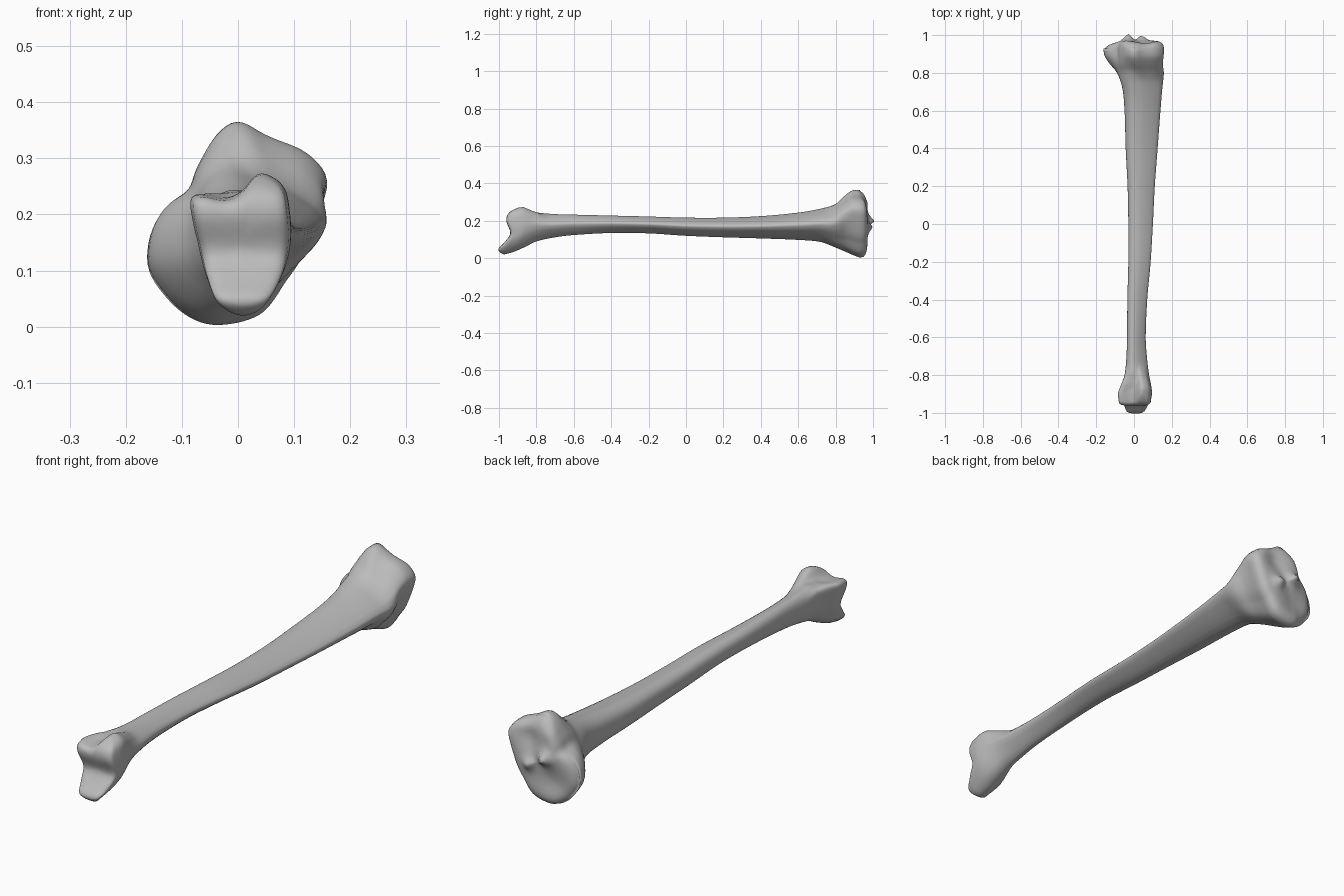
import bpy, bmesh, math
from mathutils import Vector

cube = bpy.data.objects.get("Cube")
if cube:
    bpy.data.objects.remove(cube, do_unlink=True)

SIDES = 96
ROWS = 110

# Cross-section outlines (x, z), rescaled to the box of each station
ANKLE = [(-8, 22), (-6.5, 23.5), (-2, 22.8), (1, 24), (3.5, 27), (5.5, 27.3), (8.5, 25), (9.5, 21),
         (9.8, 15), (8.5, 9), (5, 3.5), (1, 2), (-3, 4), (-5, 8), (-6.5, 14)]
SHAFT = [(10, 5.5), (7, 8.5), (3, 10), (.6, 8.5), (0, 5), (1, 1.6), (4, 0), (7.5, 2)]
KNEE = [(0, 36.5), (5, 34), (12, 31), (15.5, 27.5), (16, 25), (14.5, 20), (11.5, 12.5), (8.5, 8),
        (4, 2.2), (-4, .3), (-10, 2.5), (-15, 8), (-16.3, 12), (-15.5, 17), (-13, 21), (-9, 24),
        (-7.5, 28), (-4, 34)]

# Stations along the bone: y, left x, right x, low z, high z (hundredths)
STATIONS = [(-95, -8, 9, 2, 27), (-90, -8.5, 9.5, 3.5, 27.3), (-85, -6.8, 9, 6.5, 26.5),
            (-80, -5, 8, 9, 24.6), (-70, -4, 6.8, 11.2, 23.6), (-60, -3.7, 6.2, 12.4, 23.3),
            (-40, -3.5, 7, 13.5, 22.8), (-20, -3, 8.8, 13.3, 22.3), (0, -3, 10, 12, 21.7),
            (20, -3.4, 11, 11.2, 21.7), (40, -4.4, 12.5, 10.6, 22.5), (60, -5, 14, 9.8, 24.4),
            (72, -6.2, 15, 8.7, 26.5), (80, -9, 15.8, 5.7, 29), (85, -13, 15.2, 3.6, 33.5),
            (89, -15.6, 15.7, 1.8, 36.3), (93, -16.2, 15.9, .3, 36.4)]


def smooth(a, b, v):
    t = min(1, max(0, (v - a) / (b - a)))
    return t * t * (3 - 2 * t)


def curve(table, v):
    """Smooth interpolation through rows keyed by their first value."""
    v = min(max(v, table[0][0]), table[-1][0])
    i = next(k for k in range(len(table) - 1) if v <= table[k + 1][0])
    a, b = table[i], table[i + 1]
    before, after = table[max(i - 1, 0)], table[min(i + 2, len(table) - 1)]
    h = b[0] - a[0]
    t = (v - a[0]) / h
    out = []
    for c in range(1, len(a)):
        m = (b[c] - before[c]) / (b[0] - before[0]) * h
        n = (after[c] - a[c]) / (after[0] - a[0]) * h
        p, q = a[c], b[c]
        out.append(p + t * (m + t * (3 * (q - p) - 2 * m - n + t * (2 * (p - q) + m + n))))
    return out


def outline(points):
    """Closed spline in a unit box, resampled at even angles."""
    n, dense = len(points), []
    pts = [Vector(p) for p in points]
    for i in range(n):
        a, b, c, d = (pts[(i + k) % n] for k in (-1, 0, 1, 2))
        for j in range(24):
            t = j / 24
            dense.append(b + (c - a) * t / 2 + (a * 2 - b * 5 + c * 4 - d) * t * t / 2
                         + (b * 3 - a - c * 3 + d) * t ** 3 / 2)
    low = Vector([min(p[k] for p in dense) for k in (0, 1)])
    size = Vector([max(p[k] for p in dense) for k in (0, 1)]) - low
    unit = [((p.x - low.x) / size.x - .5, (p.y - low.y) / size.y - .5) for p in dense]
    ring = []
    for s in range(SIDES):
        angle = s * math.tau / SIDES
        aim = (math.cos(angle), math.sin(angle))
        best = max(unit, key=lambda p: (p[0] * aim[0] + p[1] * aim[1]) / math.hypot(*p))
        ring.append(Vector(aim) * math.hypot(*best))
    return ring


def soften(ring):
    return [(ring[i - 1] + ring[i] * 2 + ring[(i + 1) % SIDES]) / 4 for i in range(SIDES)]


ankle, shaft, knee = (soften(outline(o)) for o in (ANKLE, SHAFT, KNEE))


def section(y):
    x0, x1, z0, z1 = curve(STATIONS, y * 100)
    to_knee, to_ankle = smooth(.74, .91, y), smooth(-.72, -.89, y)
    pts = [s + (k - s) * to_knee + (a - s) * to_ankle for s, k, a in zip(shaft, knee, ankle)]
    # Refit the blended outline to the box
    lo = [min(p[c] for p in pts) for c in (0, 1)]
    hi = [max(p[c] for p in pts) for c in (0, 1)]
    return [Vector((x0 + (p.x - lo[0]) / (hi[0] - lo[0]) * (x1 - x0),
                    z0 + (p.y - lo[1]) / (hi[1] - lo[1]) * (z1 - z0))) / 100 for p in pts]


# Ankle joint: hollow face with a lip reaching down at the low side
LIP = [(1, -98), (4.5, -100.5), (8, -97.5), (13, -94), (20, -96), (24, -95), (28, -90)]


def ankle_face(x, z):
    return curve(LIP, z * 100)[0] / 100


def bump(x, z, cx, cz, r):
    return math.exp(-((x - cx) ** 2 + (z - cz) ** 2) / r ** 2)


# Knee joint: two shallow dishes with a pair of small peaks between
def knee_face(x, z):
    y = .972 - .25 * max(0, -x - .06) - .3 * max(0, z - .3)
    y += .035 * bump(x, z, -.03, .2, .025) + .026 * bump(x, z, .04, .165, .025)
    return y - .018 * bump(x, z, .05, .27, .05) - .018 * bump(x, z, -.06, .1, .06)


def shrink(ring, s):
    middle = sum(ring, Vector((0, 0))) / SIDES
    return [middle + (p - middle) * s for p in ring]


rings = []
CAP = (.04, .15, .3, .45, .6, .72, .82, .89, .94, .975)
END = section(-.95)
for s in CAP:
    flat = shrink(END, s)
    rings.append([(p.x, ankle_face(*p) + .014 * s ** 10, p.y) for p in flat])
for r in range(ROWS + 1):
    y = -.95 + 1.88 * r / ROWS
    k = max(0, (-.85 - y) / .1)
    rings.append([(p.x, y if k == 0 else -.85 + k * (ankle_face(*p) + .016 + .85), p.y)
                  for p in section(y)])
TOP = section(.93)
for s in reversed(CAP):
    flat = shrink(TOP, s)
    rings.append([(p.x, knee_face(*p) - .03 * s ** 10, p.y) for p in flat])

# Skin the rings into one closed surface
bm = bmesh.new()
loops = [[bm.verts.new(co) for co in ring] for ring in rings]
for a, b in zip(loops, loops[1:]):
    for i in range(SIDES):
        j = (i + 1) % SIDES
        bm.faces.new((a[i], a[j], b[j], b[i]))
bm.faces.new(loops[0])
bm.faces.new(loops[-1])
bmesh.ops.recalc_face_normals(bm, faces=bm.faces)
for f in bm.faces:
    f.smooth = True
mesh = bpy.data.meshes.new("shin_bone")
bm.to_mesh(mesh)
bm.free()
bone = bpy.data.objects.new("shin_bone", mesh)
bpy.context.collection.objects.link(bone)

# Plain grey
grey = bpy.data.materials.new("bone_grey")
grey.use_nodes = True
colour = (.5, .5, .5, 1)
grey.diffuse_color = colour
grey.node_tree.nodes["Principled BSDF"].inputs["Base Color"].default_value = colour
mesh.materials.append(grey)
